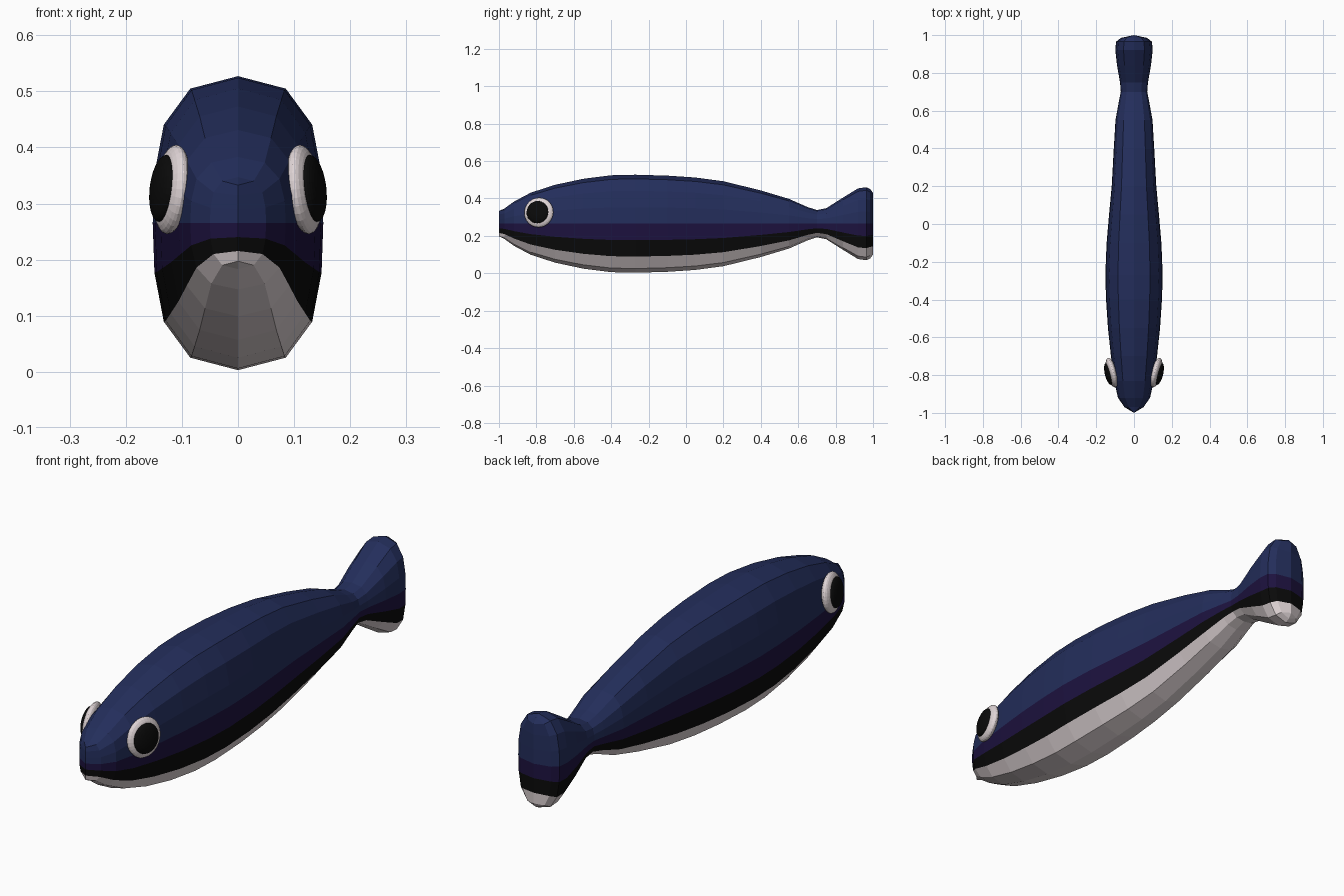
import bpy, bmesh
from mathutils import Vector, Matrix

if "Cube" in bpy.data.objects:
    bpy.data.objects.remove(bpy.data.objects["Cube"])


def material(name, rgb):
    m = bpy.data.materials.new(name)
    m.diffuse_color = (*rgb, 1)
    m.use_nodes = True
    m.node_tree.nodes["Principled BSDF"].inputs["Base Color"].default_value = m.diffuse_color
    return m


blue = material("blue", (0.017, 0.027, 0.105))
purple = material("purple", (0.012, 0.006, 0.05))
black = material("black", (0.003, 0.003, 0.003))
white = material("white", (0.75, 0.67, 0.68))


def add_object(name, bm, mats):
    bmesh.ops.recalc_face_normals(bm, faces=bm.faces)
    me = bpy.data.meshes.new(name)
    bm.to_mesh(me)
    bm.free()
    for m in mats:
        me.materials.append(m)
    ob = bpy.data.objects.new(name, me)
    bpy.context.collection.objects.link(ob)
    return ob


# Unit half section from top to bottom: (width factor, height factor)
HALF = [(0, 1), (.56, .915), (.87, .67), (.98, .336), (1, 0),
        (.98, -.336), (.87, -.67), (.56, -.915), (0, -1)]
BAND = [0, 0, 0, 0, 1, 2, 3, 3]     # colour of each lengthwise strip
MID = 0.265

# Body stations: (y, half width, half height)
STATIONS = [(-.97, .05, .082), (-.92, .085, .118), (-.83, .105, .166),
            (-.7, .122, .208), (-.55, .138, .24), (-.4, .148, .259),
            (-.27, .152, .262), (-.1, .145, .257), (.05, .132, .247),
            (.2, .118, .227), (.4, .107, .178), (.55, .098, .133),
            (.65, .08, .089), (.7, .07, .073), (.75, .074, .083),
            (.84, .09, .14), (.92, .099, .189), (.965, .095, .195),
            (.985, .07, .185)]

# Fish body lofted through the stations
bm = bmesh.new()
n = len(HALF) - 1
rings = []
for y, w, h in STATIONS:
    right = [bm.verts.new((a * w, y, MID + b * h)) for a, b in HALF]
    left = [bm.verts.new((-a * w, y, MID + b * h)) for a, b in HALF[1:-1]]
    rings.append((right, [right[0]] + left + [right[-1]]))


def face(verts, band):
    f = bm.faces.new(list(dict.fromkeys(verts)))
    f.material_index = band


for r0, r1 in zip(rings, rings[1:]):
    for s in (0, 1):
        for i in range(n):
            face([r0[s][i], r0[s][i + 1], r1[s][i + 1], r1[s][i]], BAND[i])

# Rounded nose and tail ends, striped across a centre column
for ring, y, h in ((rings[0], -1, .074), (rings[-1], 1, .18)):
    col = [ring[0][0]] + [bm.verts.new((0, y, MID + b * h)) for _, b in HALF[1:-1]] + [ring[0][-1]]
    for s in (0, 1):
        for i in range(n):
            face([col[i], col[i + 1], ring[s][i + 1], ring[s][i]], BAND[i])
add_object("fish_body", bm, [blue, purple, black, white])


# Eyes: flattened balls facing outward, slightly forward and up
def disc_ball(name, side, centre, radius, depth, mat):
    axis = Vector((side, -.25, .12))
    place = (Matrix.Translation((side * centre[0], centre[1], centre[2]))
             @ axis.to_track_quat('Z', 'Y').to_matrix().to_4x4()
             @ Matrix.Diagonal((radius, radius, depth, 1)))
    b = bmesh.new()
    bmesh.ops.create_uvsphere(b, u_segments=32, v_segments=16, radius=1, matrix=place)
    add_object(name, b, [mat])


for side, label in ((1, "right"), (-1, "left")):
    disc_ball("eye_white_" + label, side, (.118, -.787, .325), .08, .026, white)
    disc_ball("pupil_" + label, side, (.134, -.794, .327), .06, .019, black)
